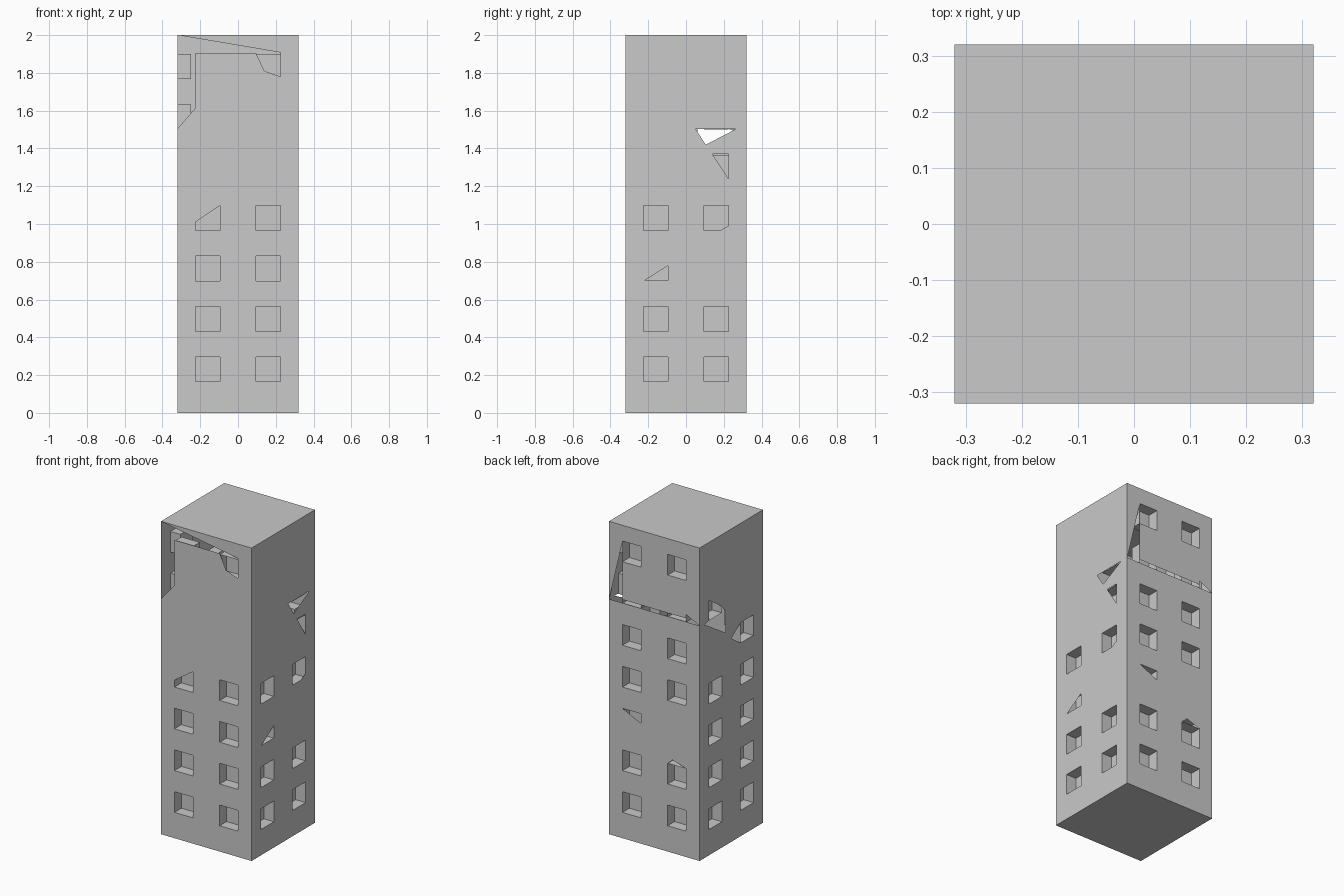
import bpy, math
from mathutils import Matrix, Vector
from mathutils.geometry import delaunay_2d_cdt

cube = bpy.data.objects.get("Cube")
if cube:
    bpy.data.objects.remove(cube, do_unlink=True)

concrete = bpy.data.materials.new("concrete_grey")
concrete.use_nodes = True
GREY = (0.588, 0.588, 0.588, 1)
concrete.diffuse_color = GREY
concrete.node_tree.nodes["Principled BSDF"].inputs["Base Color"].default_value = GREY

HALF, HEIGHT = 0.32, 2.0
INNER, OUTER = 0.095, 0.225      # window column edges
DEPTH = 0.07                     # window recess depth
ROWS = [0.165 + 0.267 * i for i in range(7)]
SIZE = 0.132


def window(side, row):
    """Corner loop of one window; side is -1 or 1, row counts from 1."""
    a, b = sorted((side * INNER, side * OUTER))
    z = ROWS[row - 1]
    return [(a, z), (b, z), (b, z + SIZE), (a, z + SIZE)]


def make_object(name, verts, faces, turn):
    """Wall-local (u, depth, z) geometry turned around z into place."""
    mesh = bpy.data.meshes.new(name)
    rot = Matrix.Rotation(turn, 3, 'Z')
    mesh.from_pydata([rot @ Vector(v) for v in verts], [], faces)
    mesh.materials.append(concrete)
    mesh.update()
    bpy.context.collection.objects.link(bpy.data.objects.new(name, mesh))


def inside(point, loop):
    """Even-odd test of a point against a closed loop."""
    hit = False
    for (ax, az), (bx, bz) in zip(loop, loop[1:] + loop[:1]):
        if (az > point.y) != (bz > point.y):
            if point.x < ax + (point.y - az) * (bx - ax) / (bz - az):
                hit = not hit
    return hit


def make_wall(name, turn, outline, holes):
    """Thin flat wall, triangulated, keeping only the solid part."""
    points, edges = [], []
    for loop in [outline] + holes:
        start, count = len(points), len(loop)
        points += [Vector(p) for p in loop]
        edges += [(start + i, start + (i + 1) % count) for i in range(count)]
    verts, _, faces, *_ = delaunay_2d_cdt(points, edges, [], 0, 1e-5)
    solid = []
    for face in faces:
        centre = sum((verts[i] for i in face), Vector((0, 0))) / len(face)
        if inside(centre, outline) and not any(inside(centre, h) for h in holes):
            solid.append(face)
    make_object(name, [(v.x, -HALF, v.y) for v in verts], solid, turn)


def make_recesses(name, turn):
    """Open boxes behind all the windows of one wall."""
    verts, faces = [], []
    for side in (-1, 1):
        for row in range(1, 8):
            n = len(verts)
            loop = window(side, row)
            verts += [(u, -HALF, z) for u, z in loop]
            verts += [(u, -HALF + DEPTH, z) for u, z in loop]
            faces.append([n + 4, n + 5, n + 6, n + 7])
            for i in range(4):
                j = (i + 1) % 4
                faces.append([n + i, n + j, n + 4 + j, n + 4 + i])
    make_object(name, verts, faces, turn)


def mirrored(loops):
    return [[(-u, z) for u, z in loop] for loop in loops]


BOTH = (-1, 1)
rectangle = [(-HALF, 0), (HALF, 0), (HALF, HEIGHT), (-HALF, HEIGHT)]

# Front wall, broken open along its top and upper corner
front_outline = rectangle + [(0.225, 1.908), (0.225, 1.78), (0.14, 1.81), (0.095, 1.905),
                             (-0.225, 1.905), (-0.225, 1.615), (-HALF, 1.505)]
front_holes = [window(s, r) for s in BOTH for r in (1, 2, 3)] + [
    window(1, 4),
    [(-0.225, 0.966), (-0.095, 0.966), (-0.095, 1.098), (-0.225, 1.01)]]

# Wall on the +x side (u = y)
right_holes = [window(s, r) for s in BOTH for r in (1, 2)] + [
    window(-1, 4),
    [(-0.22, 0.70), (-0.095, 0.70), (-0.095, 0.78)],
    [(0.095, 0.966), (0.18, 0.966), (0.225, 0.99), (0.225, 1.098), (0.095, 1.098)],
    [(0.14, 1.37), (0.225, 1.24), (0.225, 1.37)],
    [(0.05, 1.503), (0.105, 1.42), (0.265, 1.503)]]

# Back wall, in x; mirrored because its local u runs along -x
back_holes = [window(s, r) for s in BOTH for r in (1, 4, 5, 7)] + [
    window(1, 2),
    [(0.225, 0.83), (0.095, 0.83), (0.095, 0.77)],
    [(-0.095, 0.432), (-0.225, 0.432), (-0.225, 0.564), (-0.13, 0.595), (-0.095, 0.564)],
    [(0.319, 1.503), (0.226, 1.89), (0.226, 1.525), (-0.225, 1.525),
     (-0.225, 1.55), (-0.319, 1.503)]]

# Wall on the -x side, in y; mirrored because its local u runs along -y
left_holes = [window(s, r) for s in BOTH for r in (1, 2, 3, 4)] + [
    [(-0.095, 1.365), (0.0, 1.30), (-0.095, 1.235), (-0.225, 1.235), (-0.225, 1.365)],
    [(0.225, 1.63), (0.10, 1.545), (0.06, 1.50), (0.06, 1.36), (0.268, 1.49), (0.225, 1.503)]]

walls = [("front", front_outline, front_holes),
         ("right_side", rectangle, right_holes),
         ("back", rectangle, mirrored(back_holes)),
         ("left_side", rectangle, mirrored(left_holes))]
for i, (name, outline, holes) in enumerate(walls):
    make_wall(name + "_wall", i * math.pi / 2, outline, holes)
    make_recesses(name + "_window_recesses", i * math.pi / 2)

# Flat roof and base
corners = [(-HALF, -HALF), (HALF, -HALF), (HALF, HALF), (-HALF, HALF)]
make_object("roof", [(x, y, HEIGHT) for x, y in corners], [[0, 1, 2, 3]], 0)
make_object("base", [(x, y, 0) for x, y in corners], [[3, 2, 1, 0]], 0)
